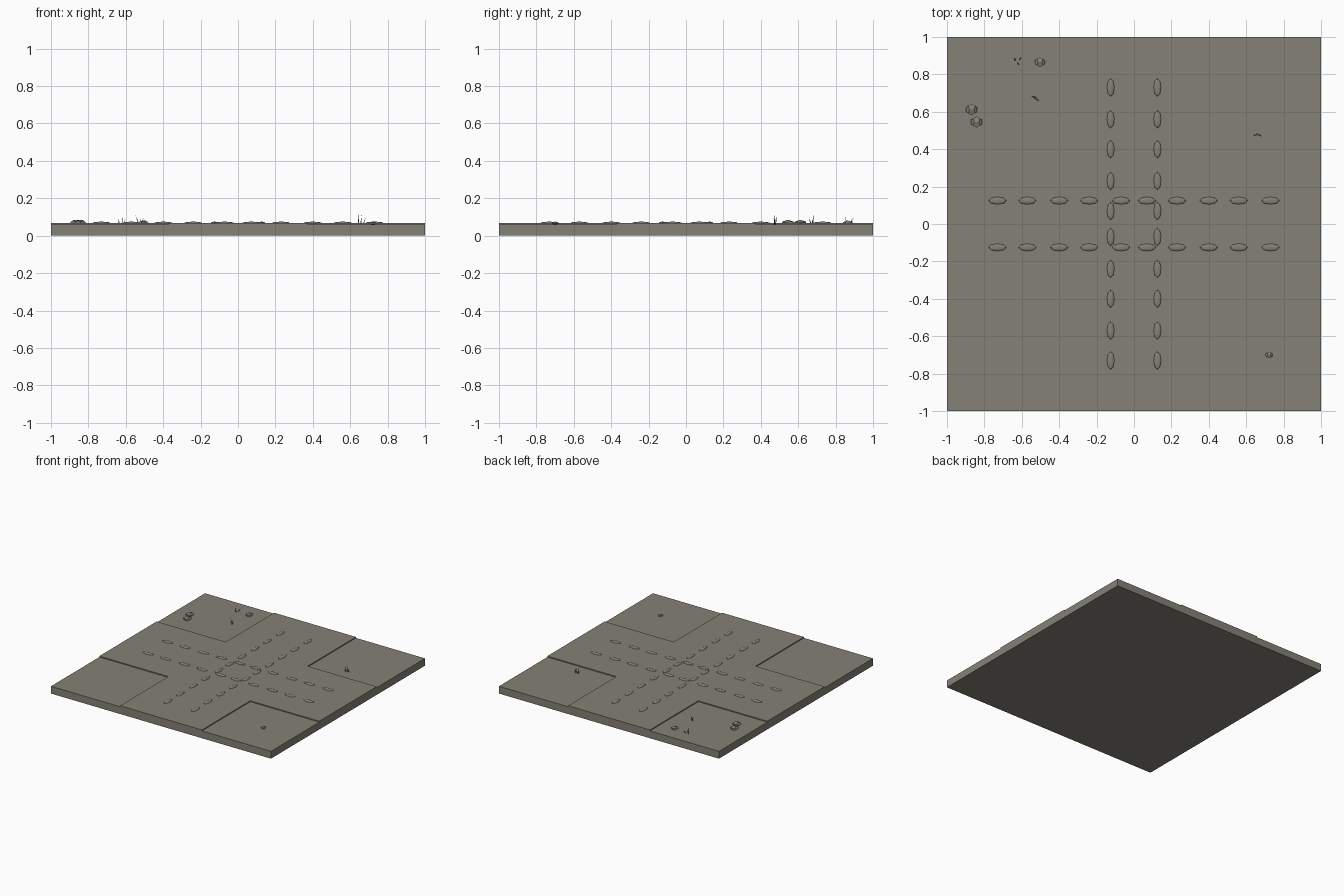
import bpy, bmesh, math
from mathutils import Vector, Matrix

if "Cube" in bpy.data.objects:
    bpy.data.objects.remove(bpy.data.objects["Cube"])

earth = bpy.data.materials.new("grey_brown_earth")
earth.diffuse_color = (0.235, 0.22, 0.183, 1)
earth.use_nodes = True
earth.node_tree.nodes["Principled BSDF"].inputs["Base Color"].default_value = earth.diffuse_color

GROUND, ROAD, HALF = 0.060, 0.068, 0.372


def finish(bm, name):
    bmesh.ops.recalc_face_normals(bm, faces=bm.faces)
    me = bpy.data.meshes.new(name)
    bm.to_mesh(me)
    bm.free()
    me.materials.append(earth)
    ob = bpy.data.objects.new(name, me)
    bpy.context.collection.objects.link(ob)
    return ob


def prism(name, pts, z0, z1):
    bm = bmesh.new()
    f = bm.faces.new([bm.verts.new((x, y, z0)) for x, y in pts])
    r = bmesh.ops.extrude_face_region(bm, geom=[f])
    top = [v for v in r["geom"] if isinstance(v, bmesh.types.BMVert)]
    bmesh.ops.translate(bm, verts=top, vec=(0, 0, z1 - z0))
    return finish(bm, name)


# Square ground slab, built as four corners around a raised cross-shaped road
h = HALF
for i, (sx, sy) in enumerate([(-1, -1), (1, -1), (1, 1), (-1, 1)]):
    prism(f"corner_ground_{i}", [(sx * h, sy * h), (sx, sy * h), (sx, sy), (sx * h, sy)], 0, GROUND)
prism("crossroad", [(-h, -1), (h, -1), (h, -h), (1, -h), (1, h), (h, h),
                    (h, 1), (-h, 1), (-h, h), (-1, h), (-1, -h), (-h, -h)], 0, ROAD)

# Shallow lumps along the wheel tracks of both roads
bm = bmesh.new()
for side in (-0.125, 0.125):
    for t in (-0.73, -0.57, -0.40, -0.24, -0.07, 0.07, 0.23, 0.40, 0.56, 0.73):
        for along_x in (True, False):
            loc = (t, side, ROAD) if along_x else (side, t, ROAD)
            size = (0.048, 0.02, 0.007) if along_x else (0.02, 0.048, 0.007)
            bmesh.ops.create_uvsphere(bm, u_segments=8, v_segments=6, radius=1,
                                      matrix=Matrix.LocRotScale(Vector(loc), None, Vector(size)))
finish(bm, "track_lumps")


# Flattened twelve-sided stones
def stone(name, x, y, z, r, flat):
    p = (1 + math.sqrt(5)) / 2
    q = 1 / p
    pts = [(a, b, c) for a in (-1, 1) for b in (-1, 1) for c in (-1, 1)]
    for a in (-1, 1):
        for b in (-1, 1):
            pts += [(0, a * p, b * q), (a * q, 0, b * p), (a * p, b * q, 0)]
    bm = bmesh.new()
    k = r / math.sqrt(3)
    for a, b, c in pts:
        bm.verts.new((x + a * k, y + b * k, z + c * k * flat))
    bmesh.ops.convex_hull(bm, input=bm.verts)
    bmesh.ops.dissolve_limit(bm, angle_limit=0.02, verts=bm.verts, edges=bm.edges)
    return finish(bm, name)


stone("stone_large_a", -0.868, 0.612, 0.070, 0.032, 0.5)
stone("stone_large_b", -0.842, 0.545, 0.070, 0.032, 0.5)
stone("stone_medium", -0.503, 0.865, 0.068, 0.028, 0.5)
stone("stone_small", 0.722, -0.70, 0.067, 0.019, 0.5)


# Grass tufts: thin leaning blades given as (base x, base y, tip x, tip y, tip z)
def tuft(name, blades):
    bm = bmesh.new()
    for x, y, tx, ty, tz in blades:
        ring = [bm.verts.new((x + 0.004 * math.cos(a), y + 0.004 * math.sin(a), GROUND - 0.002))
                for a in (0, 2 * math.pi / 3, 4 * math.pi / 3)]
        tip = bm.verts.new((tx, ty, tz))
        bm.faces.new(ring)
        for i in range(3):
            bm.faces.new((ring[i], ring[(i + 1) % 3], tip))
    return finish(bm, name)


tuft("grass_left_back", [(-0.635, 0.875, -0.640, 0.892, 0.098),
                         (-0.622, 0.862, -0.615, 0.850, 0.103),
                         (-0.612, 0.878, -0.602, 0.895, 0.092)])
tuft("grass_left_front", [(-0.530, 0.678, -0.550, 0.684, 0.115),
                          (-0.530, 0.672, -0.518, 0.680, 0.095),
                          (-0.522, 0.668, -0.503, 0.658, 0.100)])
tuft("grass_right", [(0.645, 0.475, 0.642, 0.470, 0.122),
                     (0.655, 0.478, 0.662, 0.485, 0.112),
                     (0.668, 0.478, 0.682, 0.468, 0.098)])
